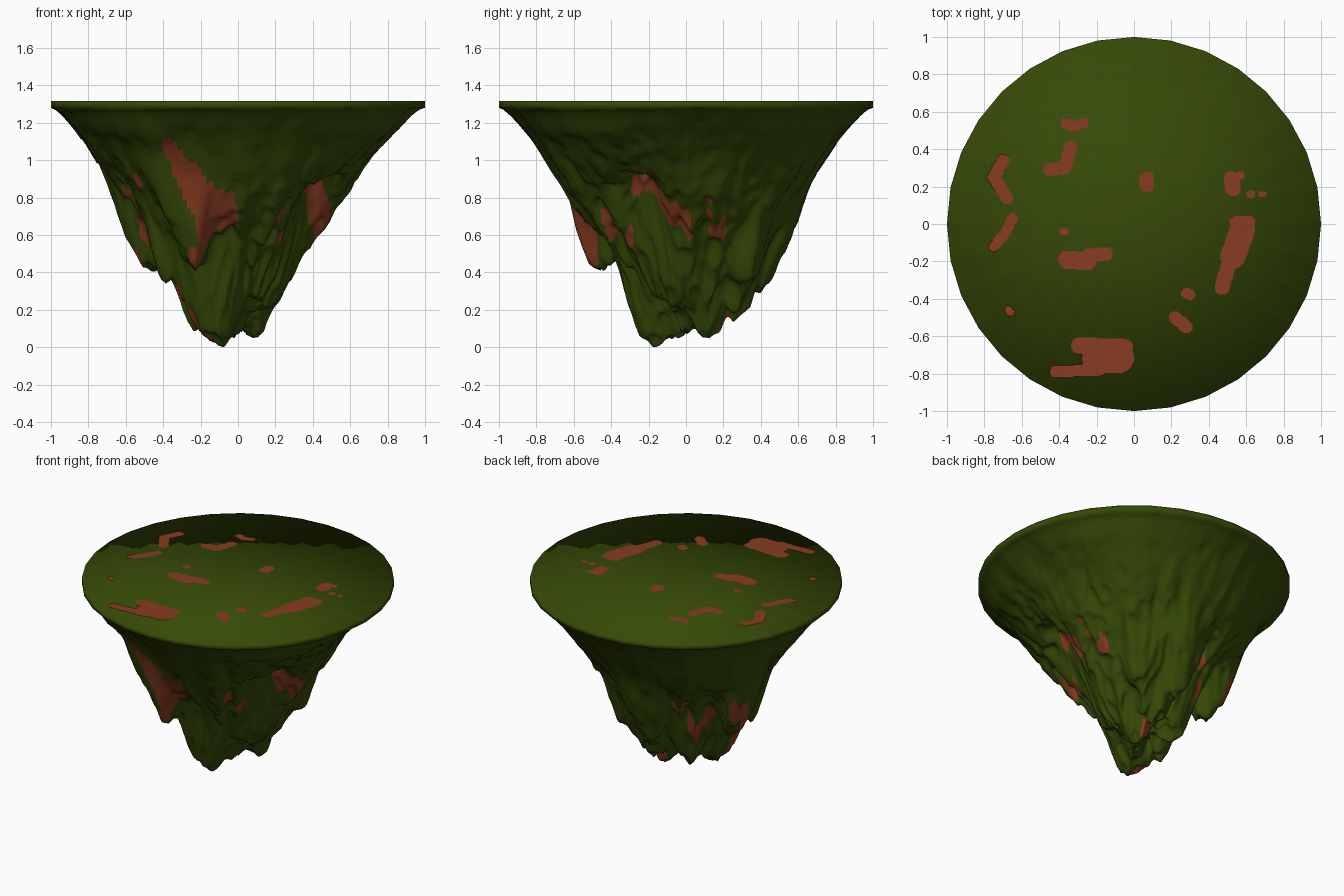
import bpy, bmesh, math
from mathutils import Vector, noise

if "Cube" in bpy.data.objects:
    bpy.data.objects.remove(bpy.data.objects["Cube"])

SIDES, SUB, RINGS = 32, 7, 90
SEG = SIDES * SUB
TOP = 1.316


def material(name, rgb):
    m = bpy.data.materials.new(name)
    m.diffuse_color = (*rgb, 1)
    m.use_nodes = True
    m.node_tree.nodes["Principled BSDF"].inputs["Base Color"].default_value = m.diffuse_color
    return m


grass = material("moss green", (0.037, 0.068, 0.002))
clay = material("red clay", (0.250, 0.046, 0.015))

# Clay patches: (half width, stroke points) in disc coordinates
STROKES = [
    (.027, [(-.37, .54), (-.32, .52), (-.27, .54)]),
    (.035, [(-.45, .29), (-.37, .3), (-.34, .41)]),
    (.034, [(-.70, .34), (-.75, .25), (-.68, .14)]),
    (.028, [(-.65, .03), (-.69, -.05), (-.75, -.12)]),
    (.040, [(.07, .24), (.07, .21)]),
    (.042, [(.52, .24), (.53, .19)]),
    (.022, [(.53, .25), (.57, .26)]),
    (.020, [(.62, .16), (.63, .16)]),
    (.016, [(.68, .16), (.69, .16)]),
    (.068, [(.58, -.03), (.53, -.17)]),
    (.030, [(.54, .01), (.62, .01)]),
    (.040, [(.51, -.2), (.47, -.34)]),
    (.023, [(-.38, -.04), (-.37, -.04)]),
    (.048, [(-.36, -.19), (-.25, -.2)]),
    (.037, [(-.25, -.17), (-.15, -.16)]),
    (.028, [(.28, -.37), (.30, -.38)]),
    (.034, [(.22, -.5), (.28, -.55)]),
    (.022, [(-.67, -.46), (-.66, -.47)]),
    (.045, [(-.29, -.65), (-.05, -.66)]),
    (.080, [(-.20, -.72), (-.08, -.72)]),
    (.033, [(-.42, -.79), (-.18, -.78)]),
]


def is_clay(x, y):
    p = Vector((x, y))
    for w, pts in STROKES:
        for a, b in zip(pts, pts[1:]):
            a, b = Vector(a), Vector(b)
            t = max(0, min(1, (p - a).dot(b - a) / (b - a).length_squared))
            if (p - a.lerp(b, t)).length < w:
                return True
    return False


def lerp_table(table, v):
    for (a, fa), (b, fb) in zip(table, table[1:]):
        if v <= b:
            return fa + (fb - fa) * (v - a) / (b - a)
    return table[-1][1]


# Disc radius -> pulled-in radius, and radius -> underside height
PULL = [(0, 0), (.3, .27), (.6, .46), (.83, .67), (.93, .86), (1, 1)]
BASE = [(0, .17), (.2, .28), (.3, .42), (.4, .56), (.5, .68), (.6, .82), (.74, 1.0),
        (.84, 1.14), (.92, 1.225), (.97, 1.27), (1, 1.28)]
# Hanging rock points: x, y, tip height, width of blunt end
SPIKES = [
    (-.12, -.14, .0, .10), (.07, .10, .04, .08), (-.25, -.43, .42, .06),
    (-.47, .13, .40, .06), (-.22, .0, .09, .06), (.07, .26, .14, .09),
    (-.02, .40, .29, .05), (.15, -.02, .22, .05), (.37, .04, .62, .05),
    (-.15, .18, .14, .07), (-.36, -.16, .36, .05), (.20, .30, .32, .06),
    (-.03, -.02, .06, .05),
]
# Hollows and swells: angle in degrees, radius, angular width, radial width, height
SWELLS = [(-30, .46, 22, .15, .30), (0, .72, 30, .10, .05), (45, .88, 25, .07, -.03),
          (135, .68, 30, .14, -.08), (-135, .88, 25, .07, -.05), (-45, .88, 25, .07, -.05),
          (-100, .6, 30, .12, -.04)]


def underside(r, ang):
    x, y = r * math.cos(ang), r * math.sin(ang)
    ca, sa = math.cos(ang), math.sin(ang)
    z = lerp_table(BASE, r)
    for a, sr, wa, wr, h in SWELLS:
        d = (math.degrees(ang) - a + 180) % 360 - 180
        z += h * math.exp(-(d / wa) ** 2 - ((r - sr) / wr) ** 2)
    # wobble the plan so the hanging points are not round
    wx = x + .04 * noise.noise(Vector((x * 7, y * 7, 1.5)))
    wy = y + .04 * noise.noise(Vector((x * 7, y * 7, 9.5)))
    for sx, sy, tip, w in SPIKES:
        d = math.hypot(wx - sx, wy - sy)
        c = tip + .9 * d + 1.7 * max(0, d - w)
        h = max(0, .1 - abs(z - c)) / .1          # soft minimum
        z = min(z, c) - h * h * .02
    # crags run mostly down the slope and fade at the rim
    fade = max(0, min(1, (1 - r) / .4))
    low = min(1, max(.25, z / .4))
    flute = noise.noise(Vector((ca * 3.5, sa * 3.5, r * 2)))
    flute2 = noise.noise(Vector((ca * 7 + 5, sa * 7, r * 4)))
    crag = noise.noise(Vector((x * 6, y * 6, 3.1)))
    fine = abs(noise.noise(Vector((x * 13, y * 13, 5.2)))) - .2
    z += fade * (low * (.05 * flute + .05 * flute2 * min(1, r / .3) + .03 * crag) + .07 * fine)
    return z


# Island: rocky underside, rim wall and flat top as one smooth shell
bm = bmesh.new()
rings = []
for i in range(RINGS):
    rho = 1 - i / RINGS
    ring = []
    for j in range(SEG):
        ang = 2 * math.pi * j / SEG
        local = (j % SUB) / SUB * 2 * math.pi / SIDES - math.pi / SIDES
        facet = math.cos(math.pi / SIDES) / math.cos(local)
        r = lerp_table(PULL, rho)
        z = underside(r, ang)
        r *= 1 + (facet - 1) * rho
        ring.append(bm.verts.new((r * math.cos(ang), r * math.sin(ang), z)))
    rings.append(ring)
rim = [bm.verts.new((v.co.x, v.co.y, TOP)) for v in rings[0]]
tip = bm.verts.new((0, 0, underside(.001, 0)))
crown = bm.verts.new((0, 0, TOP))
for j in range(SEG):
    k = (j + 1) % SEG
    bm.faces.new((rim[j], rim[k], crown))
    bm.faces.new((rim[k], rim[j], rings[0][j], rings[0][k]))
    bm.faces.new((rings[-1][k], rings[-1][j], tip))
    for i in range(RINGS - 1):
        f = bm.faces.new((rings[i][k], rings[i][j], rings[i + 1][j], rings[i + 1][k]))
        rho, ang = 1 - (i + .5) / RINGS, 2 * math.pi * (j + .5) / SEG
        f.material_index = int(is_clay(rho * math.cos(ang), rho * math.sin(ang)))
lowest = min(v.co.z for v in bm.verts)
for v in bm.verts:      # stand the lowest rock point on the ground
    if v.co.z < TOP - .2:
        v.co.z -= lowest * (TOP - .2 - v.co.z) / (TOP - .2 - lowest)
bmesh.ops.recalc_face_normals(bm, faces=bm.faces)


def finish(bm, name, mats):
    for f in bm.faces:
        f.smooth = True
    me = bpy.data.meshes.new(name)
    bm.to_mesh(me)
    bm.free()
    for m in mats:
        me.materials.append(m)
    ob = bpy.data.objects.new(name, me)
    bpy.context.collection.objects.link(ob)


finish(bm, "floating_island", [grass, clay])

# Clay patches on top: thin sheets of small cells following the same strokes
bm = bmesh.new()
STEP, cache = .006, {}


def corner(i, j):
    if (i, j) not in cache:
        cache[i, j] = bm.verts.new((i * STEP, j * STEP, TOP + .002))
    return cache[i, j]


for i in range(-140, 130):
    for j in range(-140, 100):
        if is_clay((i + .5) * STEP, (j + .5) * STEP):
            bm.faces.new((corner(i, j), corner(i + 1, j), corner(i + 1, j + 1), corner(i, j + 1)))
finish(bm, "top_clay_patches", [clay])
